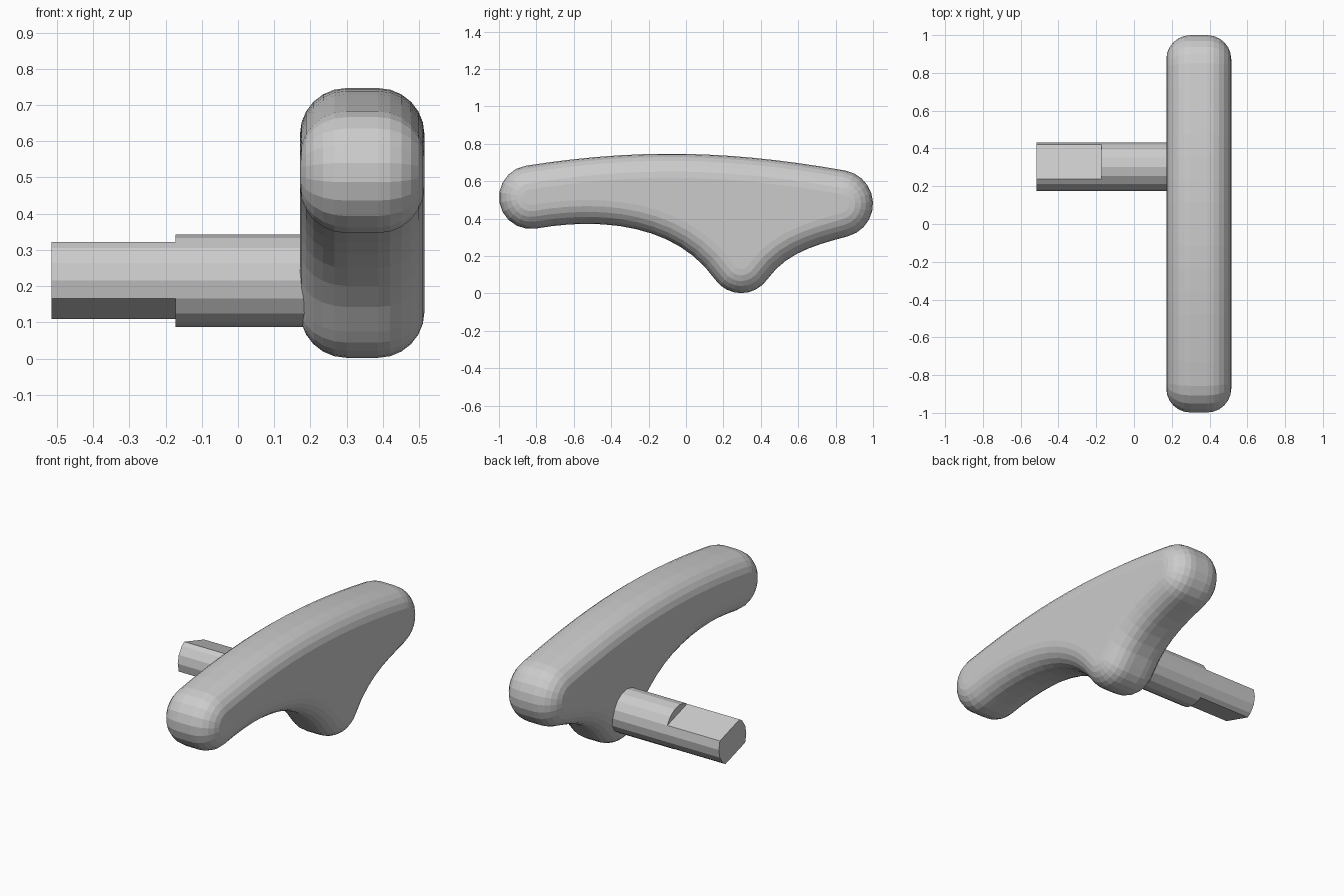
import bpy, bmesh
from math import sin, cos, pi, radians
from mathutils import Vector

cube = bpy.data.objects.get("Cube")
if cube:
    bpy.data.objects.remove(cube, do_unlink=True)

grey = bpy.data.materials.new("light grey")
grey.use_nodes = True
grey.diffuse_color = (0.6, 0.6, 0.6, 1)
grey.node_tree.nodes["Principled BSDF"].inputs["Base Color"].default_value = (0.6, 0.6, 0.6, 1)


def finish(bm, name):
    bmesh.ops.recalc_face_normals(bm, faces=bm.faces)
    mesh = bpy.data.meshes.new(name)
    bm.to_mesh(mesh)
    bm.free()
    mesh.materials.append(grey)
    obj = bpy.data.objects.new(name, mesh)
    bpy.context.collection.objects.link(obj)
    return obj


def loft(bm, rings):
    """Skin a list of equal-length point rings and cap both ends."""
    loops = [[bm.verts.new(p) for p in ring] for ring in rings]
    n = len(loops[0])
    for a, b in zip(loops, loops[1:]):
        for i in range(n):
            j = (i + 1) % n
            bm.faces.new((a[i], a[j], b[j], b[i]))
    bm.faces.new(loops[0])
    bm.faces.new(loops[-1])


# Handle outline in the (y, z) plane: three rounded ends joined by curves
def arc(center, r, start, end, steps):
    pts = []
    for i in range(steps + 1):
        a = radians(start + (end - start) * i / steps)
        pts.append(Vector((center[0] + r * cos(a), center[1] + r * sin(a))))
    return pts


def tangent(angle):
    return Vector((-sin(radians(angle)), cos(radians(angle))))


def bridge(p, angle_p, q, angle_q, steps):
    """Inner points of a smooth curve leaving p and arriving at q."""
    reach = (q - p).length * 0.36
    b, c = p + tangent(angle_p) * reach, q - tangent(angle_q) * reach
    pts = []
    for i in range(1, steps):
        t = i / steps
        s = 1 - t
        pts.append(p * s**3 + b * 3 * s * s * t + c * 3 * s * t * t + q * t**3)
    return pts


ends = [((-0.83, 0.515), 0.17, 99, 280, 10),
        ((0.295, 0.172), 0.17, 215, 325, 8),
        ((0.82, 0.48), 0.18, 285, 440, 10)]
bridge_steps = [12, 7, 14]
outline = []
for k, end in enumerate(ends):
    nxt = ends[(k + 1) % 3]
    here, there = arc(*end), arc(*nxt)
    outline += here + bridge(here[-1], end[3], there[0], nxt[2], bridge_steps[k])


def inset(points, d):
    out = []
    for i, p in enumerate(points):
        t = (points[(i + 1) % len(points)] - points[i - 1]).normalized()
        out.append(p + Vector((-t.y, t.x)) * d)
    return out


# Handle: outline thickened along x with rounded rims
x_mid, half, r, segs = 0.343, 0.172, 0.128, 6
rings = []
for side in (-1, 1):
    for i in range(segs + 1):
        a = pi / 2 * (i / segs if side > 0 else 1 - i / segs)
        x = x_mid + side * (half - r + r * sin(a))
        rings.append([(x, p.x, p.y) for p in inset(outline, r * (1 - cos(a)))])
bm = bmesh.new()
loft(bm, rings)
finish(bm, "handle")

# Shaft: round collar plus a tip with two parallel flats
axis_y, axis_z, shaft_r, sides = 0.303, 0.215, 0.1275, 16


def rod(x0, x1):
    bm = bmesh.new()
    circle = [(axis_y + shaft_r * cos(2 * pi * i / sides),
               axis_z + shaft_r * sin(2 * pi * i / sides)) for i in range(sides)]
    loft(bm, [[(x, y, z) for y, z in circle] for x in (x0, x1)])
    return bm


finish(rod(-0.173, 0.3), "shaft_collar")

bm = rod(-0.515, -0.15)
flat = Vector((0, cos(radians(72.7)), sin(radians(72.7))))
for side in (1, -1):
    bmesh.ops.bisect_plane(bm, geom=bm.verts[:] + bm.edges[:] + bm.faces[:],
                           plane_co=Vector((0, axis_y, axis_z)) + flat * 0.082 * side,
                           plane_no=flat * side, clear_outer=True)
    bmesh.ops.holes_fill(bm, edges=[e for e in bm.edges if e.is_boundary], sides=0)
finish(bm, "shaft_tip")
